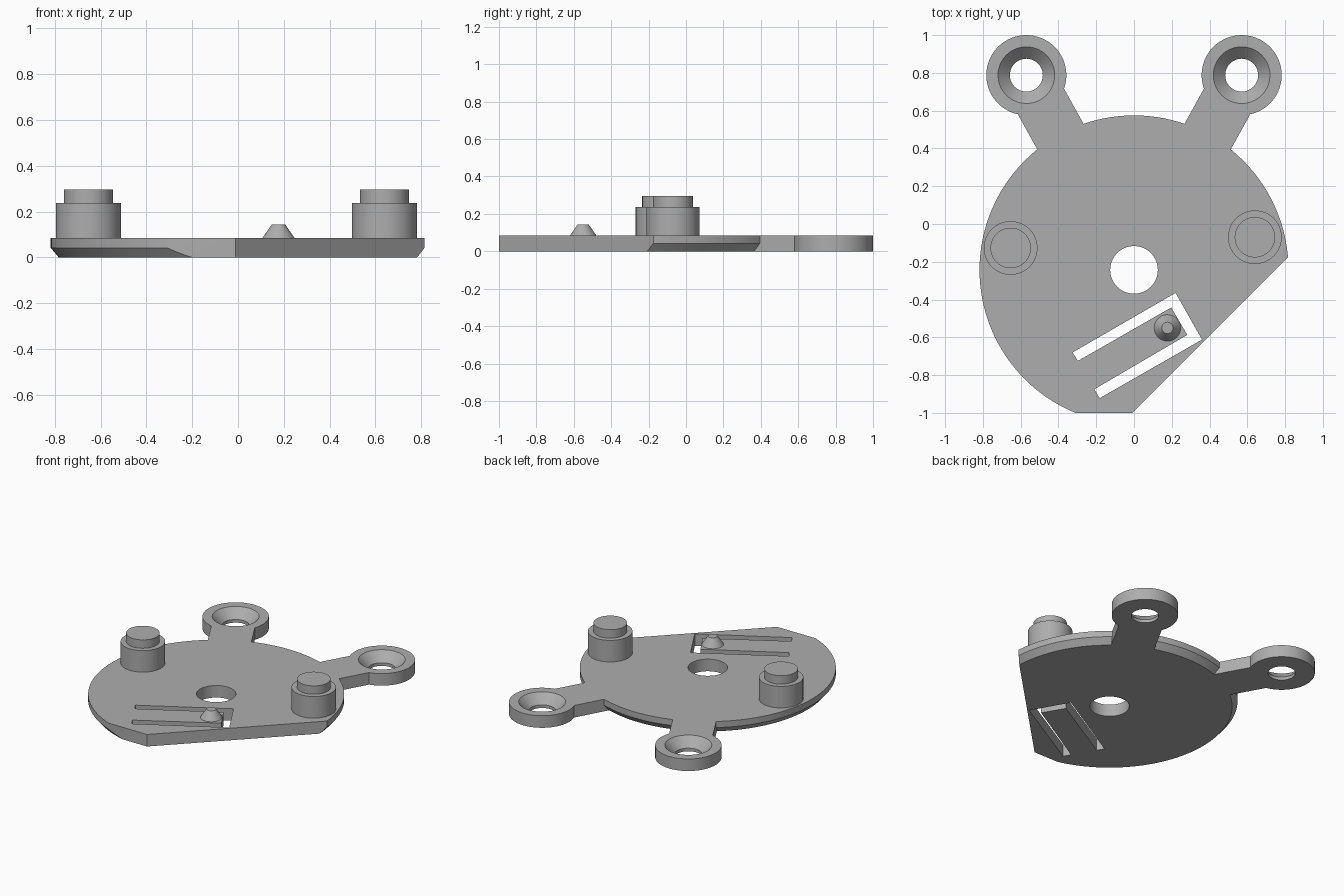
import bpy, bmesh, math
from mathutils import Vector

if "Cube" in bpy.data.objects:
    bpy.data.objects.remove(bpy.data.objects["Cube"])

THICK = 0.085
DISC_Y = -0.243

grey = bpy.data.materials.new("plain grey")
grey.use_nodes = True
grey.diffuse_color = (0.42, 0.42, 0.42, 1)
grey.node_tree.nodes["Principled BSDF"].inputs["Base Color"].default_value = (0.42, 0.42, 0.42, 1)


def make_object(name, bm):
    bmesh.ops.recalc_face_normals(bm, faces=bm.faces)
    mesh = bpy.data.meshes.new(name)
    bm.to_mesh(mesh)
    bm.free()
    mesh.materials.append(grey)
    obj = bpy.data.objects.new(name, mesh)
    bpy.context.collection.objects.link(obj)
    return obj


def lathe(name, x, y, profile, sides=64, cuts=()):
    """Closed solid of revolution, optionally trimmed by vertical planes."""
    bm = bmesh.new()
    rings = []
    for r, z in profile:
        rings.append([bm.verts.new((x + r * math.cos(math.tau * i / sides),
                                    y + r * math.sin(math.tau * i / sides), z))
                      for i in range(sides)])
    for a, b in zip(rings, rings[1:]):
        for i in range(sides):
            j = (i + 1) % sides
            bm.faces.new((a[i], a[j], b[j], b[i]))
    bm.faces.new(rings[0])
    bm.faces.new(rings[-1])
    for point, normal in cuts:
        bmesh.ops.bisect_plane(bm, geom=bm.verts[:] + bm.edges[:] + bm.faces[:],
                               plane_co=point, plane_no=normal, clear_outer=True)
        bmesh.ops.holes_fill(bm, edges=[e for e in bm.edges if e.is_boundary], sides=0)
    return make_object(name, bm)


def prism(name, points, z0, z1):
    bm = bmesh.new()
    face = bm.faces.new([bm.verts.new((px, py, z0)) for px, py in points])
    out = bmesh.ops.extrude_face_region(bm, geom=[face])
    verts = [g for g in out["geom"] if isinstance(g, bmesh.types.BMVert)]
    bmesh.ops.translate(bm, verts=verts, vec=(0, 0, z1 - z0))
    return make_object(name, bm)


def combine(target, other, operation):
    bpy.context.view_layer.objects.active = target
    mod = target.modifiers.new(operation.lower(), "BOOLEAN")
    mod.operation = operation
    mod.solver = "EXACT"
    mod.object = other
    bpy.ops.object.modifier_apply(modifier=mod.name)
    bpy.data.objects.remove(other)


# Round plate with chamfered underside, a straight front and a diagonal side
plate = lathe("base_plate", 0, DISC_Y,
              [(0.783, 0), (0.818, 0.042), (0.818, THICK)], 128,
              [((0, -1, 0), (0, -1, 0)), ((-0.01, -1, 0), (1, -1, 0))])

# Mounting ears on diagonal arms, with countersunk screw holes
for side in (-1, 1):
    end = Vector((side * 0.57, 0.788))
    along = Vector((side * 0.485, 0.875)).normalized()
    across = Vector((along.y, -along.x)) * 0.14
    start = end - along * 0.65
    combine(plate, prism("arm", [start + across, end + across, end - across, start - across],
                         0, THICK), "UNION")
    combine(plate, lathe("ear", end.x, end.y, [(0.212, 0), (0.212, THICK)]), "UNION")
    combine(plate, lathe("screw_hole", end.x, end.y,
                         [(0.087, -0.05), (0.087, 0.022), (0.15, THICK), (0.15, 0.15)]),
            "DIFFERENCE")

# Centre hole and the slot that frees the spring tongue
combine(plate, lathe("centre_hole", 0, DISC_Y, [(0.126, -0.1), (0.126, 0.2)]), "DIFFERENCE")
combine(plate, prism("tongue_slot",
                     [(-0.325, -0.68), (0.22, -0.365), (0.36, -0.612), (-0.182, -0.922),
                      (-0.21, -0.875), (0.282, -0.587), (0.197, -0.442), (-0.297, -0.725)],
                     -0.1, 0.2), "DIFFERENCE")

# Stepped posts and the conical catch on the tongue
for name, x, y in (("right_post", -0.653, -0.127), ("left_post", 0.64, -0.07)):
    combine(plate, lathe(name, x, y, [(0.142, 0.05), (0.142, 0.237),
                                      (0.107, 0.237), (0.107, 0.296)]), "UNION")
combine(plate, lathe("catch", 0.177, -0.55,
                     [(0.07, 0.05), (0.07, THICK), (0.03, 0.143)], 48), "UNION")

# Smooth round walls, crisp edges
bpy.ops.object.select_all(action="DESELECT")
plate.select_set(True)
bpy.context.view_layer.objects.active = plate
bpy.ops.object.shade_smooth_by_angle(angle=math.radians(25))
